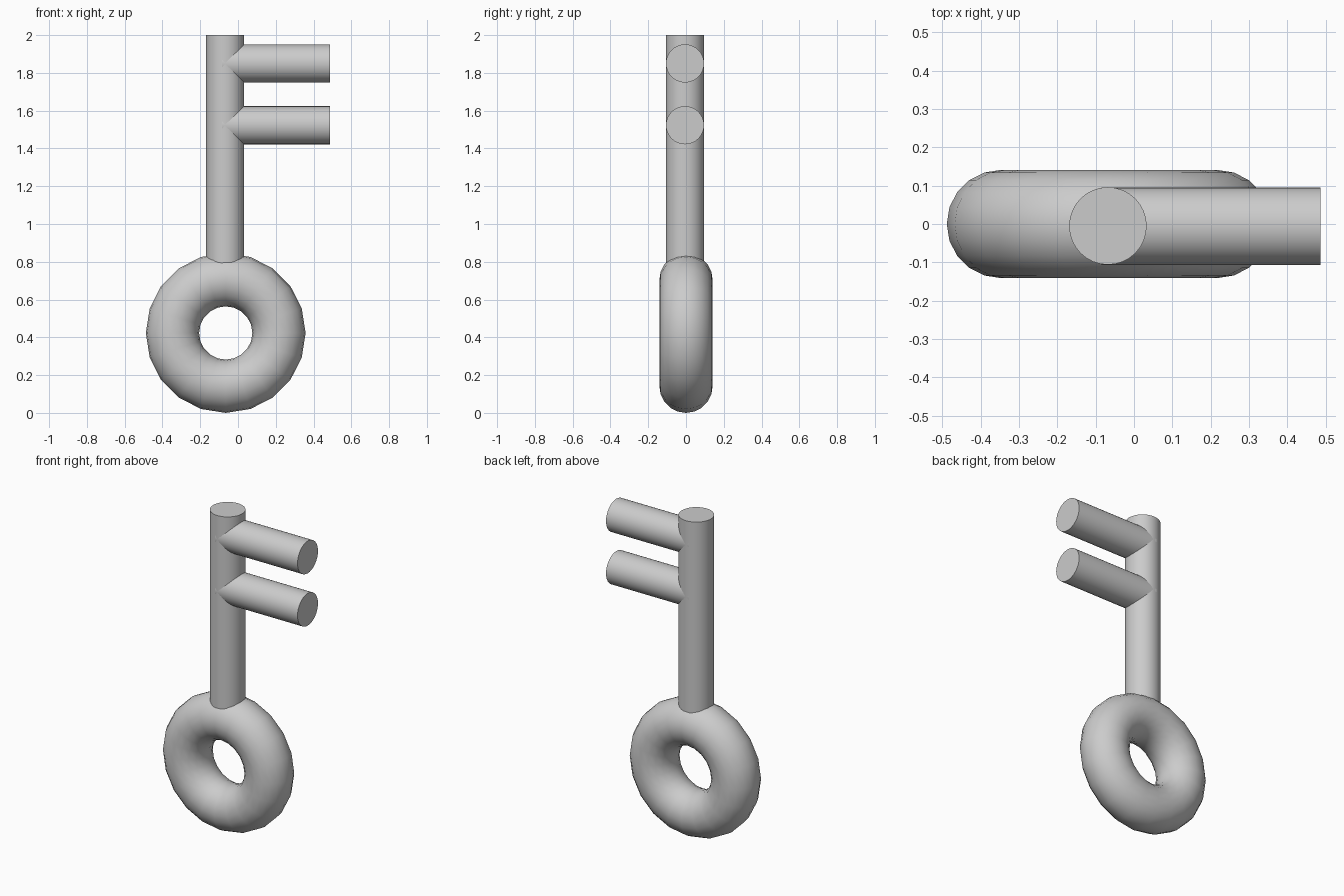
import bpy
from math import radians

if "Cube" in bpy.data.objects:
    bpy.data.objects.remove(bpy.data.objects["Cube"])

CX = -0.065      # key axis
SHAFT_Y = -0.005
RADIUS = 0.101


def smooth(name, angle=50):
    ob = bpy.context.object
    ob.name = name
    bpy.ops.object.shade_smooth_by_angle(angle=radians(angle))
    return ob


def rod(name, location, length, rotation=(0, 0, 0)):
    bpy.ops.mesh.primitive_cylinder_add(vertices=32, radius=RADIUS, depth=length,
                                        location=location, rotation=rotation)
    return smooth(name)


# Ring handle, standing upright in the XZ plane
bpy.ops.mesh.primitive_torus_add(major_segments=20, minor_segments=20,
                                 major_radius=0.282, minor_radius=0.141,
                                 location=(CX, 0, 0.423), rotation=(radians(90), 0, 0))
smooth("ring_handle")

# Shaft, sunk into the top of the ring
BOTTOM, TOP = 0.70, 2.0
rod("shaft", (CX - 0.003, SHAFT_Y, (BOTTOM + TOP) / 2), TOP - BOTTOM)

# Two teeth pointing to +x
X0, X1 = -0.085, 0.486
for name, z in (("upper_tooth", 1.85), ("lower_tooth", 1.523)):
    rod(name, ((X0 + X1) / 2, SHAFT_Y - 0.0003, z), X1 - X0, (0, radians(90), 0))
